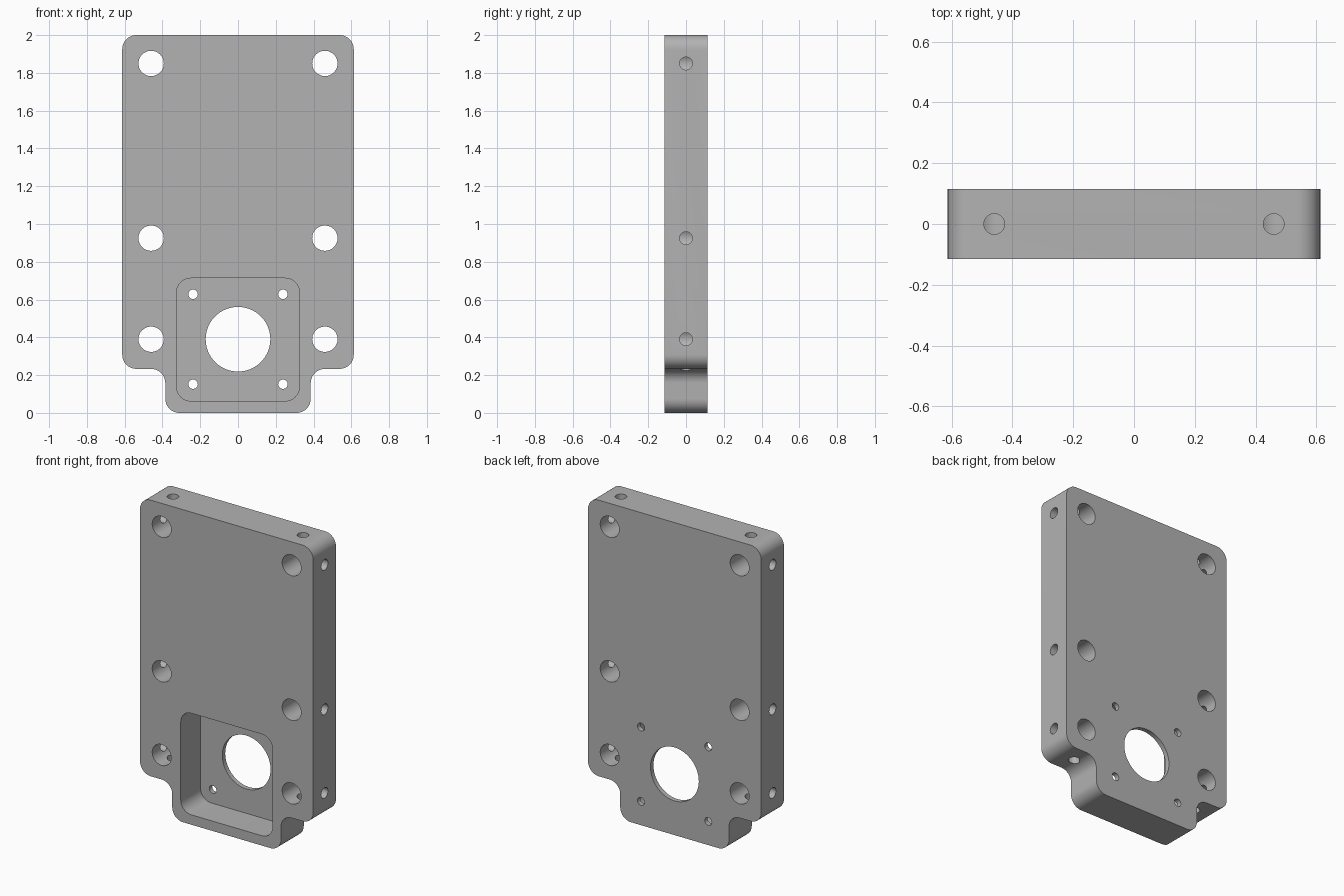
import bpy, bmesh, math
from mathutils import Vector, Matrix

cube = bpy.data.objects.get("Cube")
if cube:
    bpy.data.objects.remove(cube, do_unlink=True)

HALF = 0.115        # half the plate thickness
CORNER = 0.075      # radius of every outline corner
HOLE_X = 0.46       # mounting hole columns
HOLE_Z = (0.39, 0.925, 1.85)
BORE_Z = 0.39

grey = bpy.data.materials.new("machined grey")
grey.use_nodes = True
colour = (0.45, 0.45, 0.45, 1)
grey.diffuse_color = colour
grey.node_tree.nodes["Principled BSDF"].inputs["Base Color"].default_value = colour


def rounded(points, radius, steps=10):
    """Round every right-angled corner of an outline, inward or outward."""
    out = []
    for i, p in enumerate(points):
        p = Vector(p)
        a = (Vector(points[i - 1]) - p).normalized()
        b = (Vector(points[(i + 1) % len(points)]) - p).normalized()
        centre = p + (a + b) * radius
        for s in range(steps + 1):
            t = s / steps * math.pi / 2
            out.append(centre - b * radius * math.cos(t) - a * radius * math.sin(t))
    return out


def add_object(name, bm):
    bmesh.ops.recalc_face_normals(bm, faces=bm.faces)
    mesh = bpy.data.meshes.new(name)
    bm.to_mesh(mesh)
    bm.free()
    mesh.materials.append(grey)
    obj = bpy.data.objects.new(name, mesh)
    bpy.context.collection.objects.link(obj)
    return obj


def prism(name, outline, y0, y1):
    """Extrude an x-z outline along y."""
    bm = bmesh.new()
    face = bm.faces.new([bm.verts.new((p.x, y0, p.y)) for p in outline])
    new = bmesh.ops.extrude_face_region(bm, geom=[face])["geom"]
    verts = [v for v in new if isinstance(v, bmesh.types.BMVert)]
    bmesh.ops.translate(bm, verts=verts, vec=(0, y1 - y0, 0))
    return add_object(name, bm)


def drill(name, start, end, radius, sides=48):
    """Cylinder between two points."""
    start, end = Vector(start), Vector(end)
    axis = end - start
    turn = axis.to_track_quat("Z", "Y").to_matrix().to_4x4()
    bm = bmesh.new()
    bmesh.ops.create_cone(bm, cap_ends=True, segments=sides, radius1=radius,
                          radius2=radius, depth=axis.length,
                          matrix=Matrix.Translation((start + end) / 2) @ turn)
    return add_object(name, bm)


# Plate with a narrower foot
side = [(0.385, 0), (0.385, 0.233), (0.613, 0.233), (0.613, 2)]
outline = side + [(-x, z) for x, z in reversed(side)]
plate = prism("mounting_plate", rounded(outline, CORNER), -HALF, HALF)

# Front pocket, leaving a thin floor at the back
pocket = [(-0.325, 0.063), (0.325, 0.063), (0.325, 0.713), (-0.325, 0.713)]
cutters = [prism("pocket_cutter", rounded(pocket, CORNER), -0.2, 0.085)]


def through(name, x, z, radius, sides=48):
    cutters.append(drill(name, (x, -0.2, z), (x, 0.2, z), radius, sides))


# Central bore, its four screw holes and the mounting holes
through("bore_cutter", 0, BORE_Z, 0.171, 96)
for s in (-1, 1):
    for dz in (-0.238, 0.238):
        through("screw_cutter", s * 0.238, BORE_Z + dz, 0.025, 32)
    x = s * HOLE_X
    for z in HOLE_Z:
        through("mounting_cutter", x, z, 0.067)
        # Cross hole from the side edge
        cutters.append(drill("side_cutter", (x, 0, z), (s * 0.7, 0, z), 0.034, 32))
    # Cross holes from the top edge and from the shoulder
    cutters.append(drill("top_cutter", (x, 0, HOLE_Z[2]), (x, 0, 2.1), 0.034, 32))
    cutters.append(drill("shoulder_cutter", (x, 0, 0.15), (x, 0, HOLE_Z[0]), 0.034, 32))

# Cut everything out of the plate
bpy.ops.object.select_all(action="DESELECT")
plate.select_set(True)
bpy.context.view_layer.objects.active = plate
for cutter in cutters:
    cutter.hide_render = True
    cut = plate.modifiers.new("cut", "BOOLEAN")
    cut.operation = "DIFFERENCE"
    cut.solver = "EXACT"
    cut.object = cutter
    bpy.ops.object.modifier_apply(modifier=cut.name)
    bpy.data.objects.remove(cutter, do_unlink=True)

bpy.ops.object.shade_smooth_by_angle(angle=math.radians(30))
